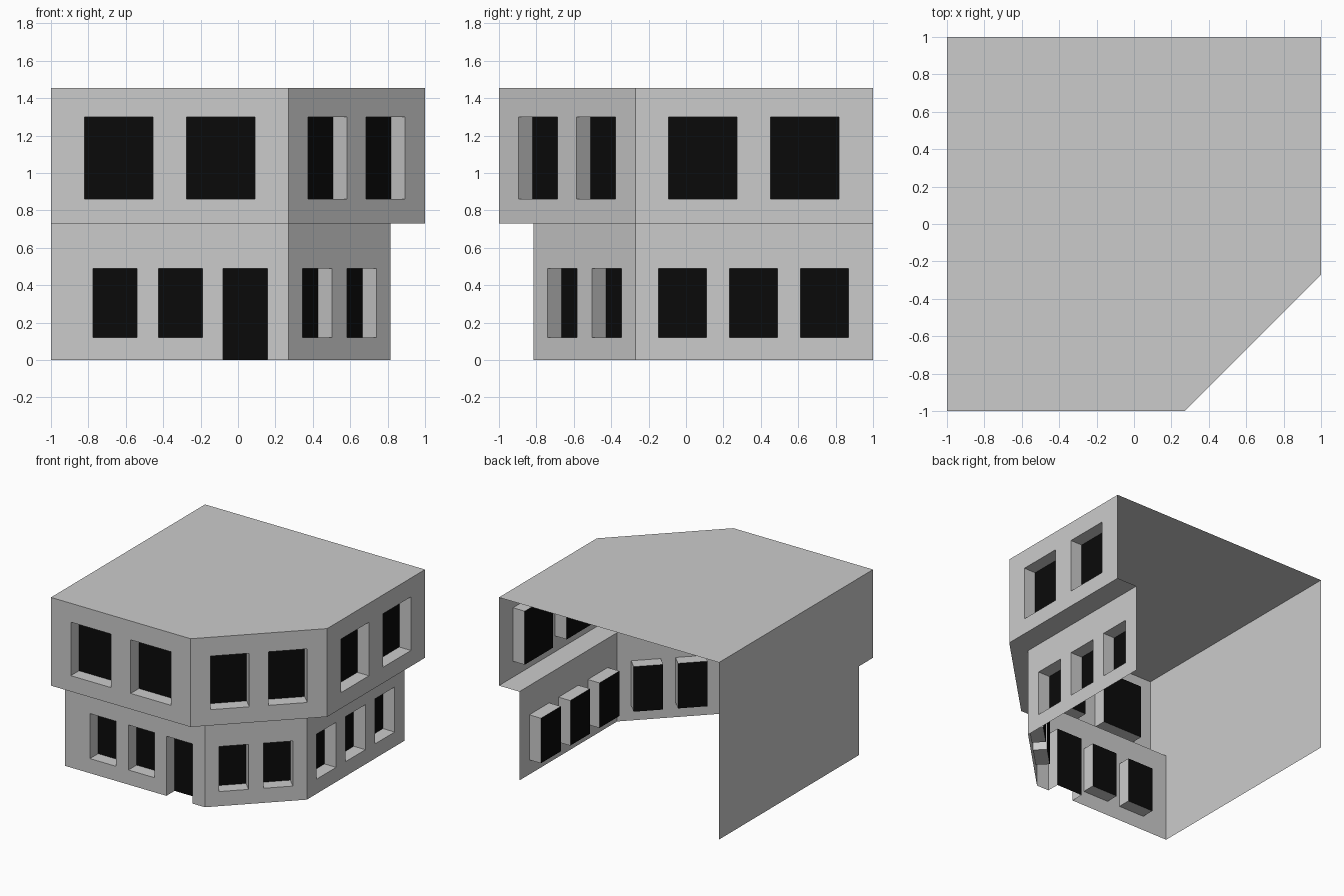
import bpy, bmesh
from mathutils import Vector

if "Cube" in bpy.data.objects:
    bpy.data.objects.remove(bpy.data.objects["Cube"])

MID, TOP, DEPTH = 0.73, 1.455, 0.106
UPPER = [(-1, 1), (-1, -1), (0.27, -1), (1, -0.27), (1, 1)]
LOWER = [(-1, 1), (-1, -0.815), (0.27, -0.815), (0.815, -0.27), (0.815, 1)]

black = bpy.data.materials.new("dark_glass")
black.diffuse_color = (0.003, 0.003, 0.003, 1)
black.use_nodes = True
black.node_tree.nodes["Principled BSDF"].inputs["Base Color"].default_value = black.diffuse_color


def make_object(name, quads, material=None):
    bm = bmesh.new()
    for q in quads:
        bm.faces.new([bm.verts.new(v) for v in q])
    bmesh.ops.remove_doubles(bm, verts=bm.verts, dist=1e-5)
    mesh = bpy.data.meshes.new(name)
    bm.to_mesh(mesh)
    bm.free()
    ob = bpy.data.objects.new(name, mesh)
    bpy.context.collection.objects.link(ob)
    if material:
        mesh.materials.append(material)
    return ob


def wall(name, p0, p1, z0, z1, axis=0, openings=()):
    """Sheet wall with recessed openings (a0, a1, z0, z1), a measured along the axis."""
    p0, p1 = Vector((*p0, 0)), Vector((*p1, 0))
    along = (p1 - p0).normalized()
    inward = Vector((-along.y, along.x, 0)) * DEPTH

    def pt(a, z, inset=0):
        t = (a - p0[axis]) / (p1[axis] - p0[axis])
        return p0.lerp(p1, t) + Vector((0, 0, z)) + inward * inset

    us = sorted({p0[axis], p1[axis], *(v for o in openings for v in o[:2])}, key=lambda v: v)
    zs = sorted({z0, z1, *(v for o in openings for v in o[2:])})
    if p1[axis] < p0[axis]:
        us.reverse()
    quads, panes = [], []
    for a, b in zip(us, us[1:]):
        for c, d in zip(zs, zs[1:]):
            m, n = (a + b) / 2, (c + d) / 2
            if not any(o[0] < m < o[1] and o[2] < n < o[3] for o in openings):
                quads.append([pt(a, c), pt(b, c), pt(b, d), pt(a, d)])
    for a, b, c, d in openings:
        ring = [(a, c), (b, c), (b, d), (a, d)]
        for i in range(4):
            if i == 0 and c <= z0:      # doorway has no sill
                continue
            s, e = ring[i], ring[(i + 1) % 4]
            quads.append([pt(*s), pt(*s, 1), pt(*e, 1), pt(*e)][::-1])
        panes.append([pt(*r, 1) for r in ring])
    make_object(name, quads)
    if panes:
        make_object(name + "_panes", panes, black)


def row(spans, z0, z1):
    return [(a, b, z0, z1) for a, b in spans]


UP, LOW = (0.86, 1.30), (0.12, 0.49)

# Upper storey walls
wall("upper_left_wall", UPPER[0], UPPER[1], MID, TOP, 1)
wall("upper_front_wall", UPPER[1], UPPER[2], MID, TOP, 0,
     row([(-0.82, -0.455), (-0.275, 0.09)], *UP))
wall("upper_corner_wall", UPPER[2], UPPER[3], MID, TOP, 0,
     row([(0.375, 0.583), (0.685, 0.893)], *UP))
wall("upper_right_wall", UPPER[3], UPPER[4], MID, TOP, 1,
     row([(-0.093, 0.272), (0.452, 0.817)], *UP))

# Lower storey walls, the front one with a doorway
wall("lower_left_wall", LOWER[0], LOWER[1], 0, MID, 1)
wall("lower_front_wall", LOWER[1], LOWER[2], 0, MID, 0,
     row([(-0.775, -0.54), (-0.425, -0.19)], *LOW) + [(-0.08, 0.158, 0, 0.49)])
wall("lower_corner_wall", LOWER[2], LOWER[3], 0, MID, 0,
     row([(0.345, 0.503), (0.582, 0.74)], *LOW))
wall("lower_right_wall", LOWER[3], LOWER[4], 0, MID, 1,
     row([(-0.147, 0.11), (0.233, 0.49), (0.613, 0.87)], *LOW))

# Flat roof
make_object("roof", [[(x, y, TOP) for x, y in UPPER]])

# Overhang underside between the two outlines
make_object("overhang_soffit", [
    [(*UPPER[i], MID), (*LOWER[i], MID), (*LOWER[i + 1], MID), (*UPPER[i + 1], MID)]
    for i in range(1, 4)])
